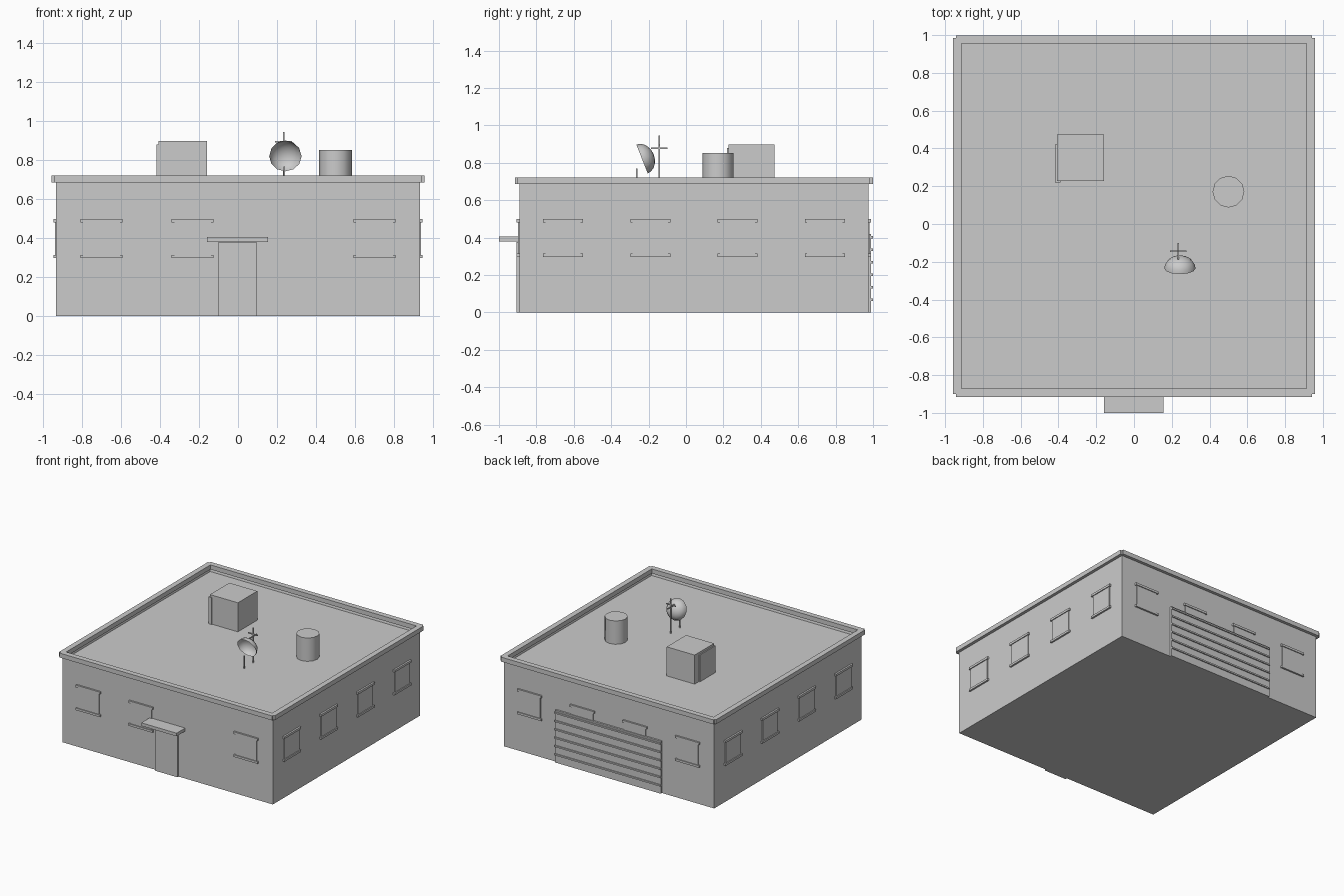
import bpy, bmesh, math
from mathutils import Matrix, Vector

if "Cube" in bpy.data.objects:
    bpy.data.objects.remove(bpy.data.objects["Cube"])

CY = 0.042      # centre of the building in y
W = 0.933       # half width of the walls
FLOOR = 0.665   # roof deck height


def finish(name, bm, matrix=None):
    me = bpy.data.meshes.new(name)
    if matrix:
        bm.transform(matrix)
    bmesh.ops.recalc_face_normals(bm, faces=bm.faces[:])
    bm.to_mesh(me)
    bm.free()
    ob = bpy.data.objects.new(name, me)
    bpy.context.collection.objects.link(ob)
    return ob


def add_box(bm, x, y, z):
    size = (x[1] - x[0], y[1] - y[0], z[1] - z[0])
    mid = Vector((x[0] + x[1], y[0] + y[1], z[0] + z[1])) / 2
    bmesh.ops.create_cube(bm, size=1, matrix=Matrix.Translation(mid) @ Matrix.Diagonal((*size, 1)))


def boxes(name, parts, matrix=None):
    bm = bmesh.new()
    for p in parts:
        add_box(bm, *p)
    return finish(name, bm, matrix)


def side(angle):
    # local frame: wall surface at y = -W, facing -y, turned to each side
    return Matrix.Translation((0, CY, 0)) @ Matrix.Rotation(math.radians(angle), 4, 'Z')


def smooth(ob):
    bpy.ops.object.select_all(action='DESELECT')
    ob.select_set(True)
    bpy.context.view_layer.objects.active = ob
    bpy.ops.object.shade_smooth_by_angle(angle=math.radians(40))


# Walls with sunken roof deck
bm = bmesh.new()
add_box(bm, (-W, W), (CY - W, CY + W), (0, 0.72))
bm.faces.ensure_lookup_table()
top = max(bm.faces, key=lambda f: f.calc_center_median().z)
bmesh.ops.inset_region(bm, faces=[top], thickness=0.018)
bmesh.ops.translate(bm, verts=top.verts[:], vec=(0, 0, FLOOR - 0.72))
finish("walls", bm)

# Cornice bars and windows on all four sides
layout = {"front": (0, (-0.7, -0.233, 0.7)),
          "right": (90, (-0.7, -0.233, 0.233, 0.7)),
          "back": (180, (-0.7, -0.233, 0.233, 0.7)),
          "left": (270, (-0.7, -0.233, 0.233, 0.7))}
for label, (angle, centres) in layout.items():
    boxes(label + "_cornice", [((-0.943, 0.943), (-0.957, -0.914), (0.686, 0.722))], side(angle))
    for i, c in enumerate(centres):
        boxes(f"{label}_window_{i + 1}", [
            ((c - 0.094, c + 0.094), (-W - 0.007, -W + 0.01), (0.305, 0.49)),
            ((c - 0.107, c + 0.107), (-W - 0.014, -W + 0.01), (0.48, 0.498)),
            ((c - 0.107, c + 0.107), (-W - 0.014, -W + 0.01), (0.297, 0.314))], side(angle))

# Front door and canopy
boxes("front_door", [((-0.102, 0.098), (-0.906, -0.88), (0, 0.377))])
boxes("door_canopy", [((-0.158, 0.155), (-1, -0.88), (0.38, 0.405))])

# Garage door with horizontal ribs
boxes("garage_door", [((-0.47, 0.47), (0.96, 0.99), (0, 0.42))])
boxes("garage_ribs", [((-0.47, 0.47), (0.98, 0.999), (z - 0.006, z + 0.006))
                      for z in [0.067 * i for i in range(1, 7)]])

# Rooftop unit with side panel
boxes("rooftop_unit", [((-0.408, -0.16), (0.227, 0.473), (FLOOR, 0.898))])
boxes("unit_panel", [((-0.417, -0.39), (0.22, 0.42), (FLOOR, 0.88))])

# Round vent
bm = bmesh.new()
bmesh.ops.create_cone(bm, cap_ends=True, segments=12, radius1=0.084, radius2=0.084,
                      depth=0.852 - FLOOR,
                      matrix=Matrix.Translation((0.5, 0.171, (0.852 + FLOOR) / 2)))
smooth(finish("round_vent", bm))

# Dish: open bowl facing forward and slightly down
bm = bmesh.new()
bmesh.ops.create_uvsphere(bm, u_segments=12, v_segments=10, radius=1)
bmesh.ops.delete(bm, geom=[v for v in bm.verts if v.co.z < -0.01], context='VERTS')
tilt = Vector((0, 0.93, 0.37)).to_track_quat('Z', 'X').to_matrix().to_4x4()
smooth(finish("dish", bm, Matrix.Translation((0.243, -0.235, 0.82)) @ tilt
              @ Matrix.Diagonal((0.083, 0.083, 0.067, 1))))

# Dish post and antenna mast with cross bars
t = 0.004
mx, my = 0.235, -0.143
boxes("dish_post", [((0.237 - t, 0.237 + t), (-0.262 - t, -0.262 + t), (FLOOR, 0.768))])
boxes("antenna", [((mx - t, mx + t), (my - t, my + t), (FLOOR, 0.945)),
                  ((0.19, 0.277), (my - t, my + t), (0.89, 0.898)),
                  ((mx - t, mx + t), (-0.188, -0.1), (0.873, 0.881))])
